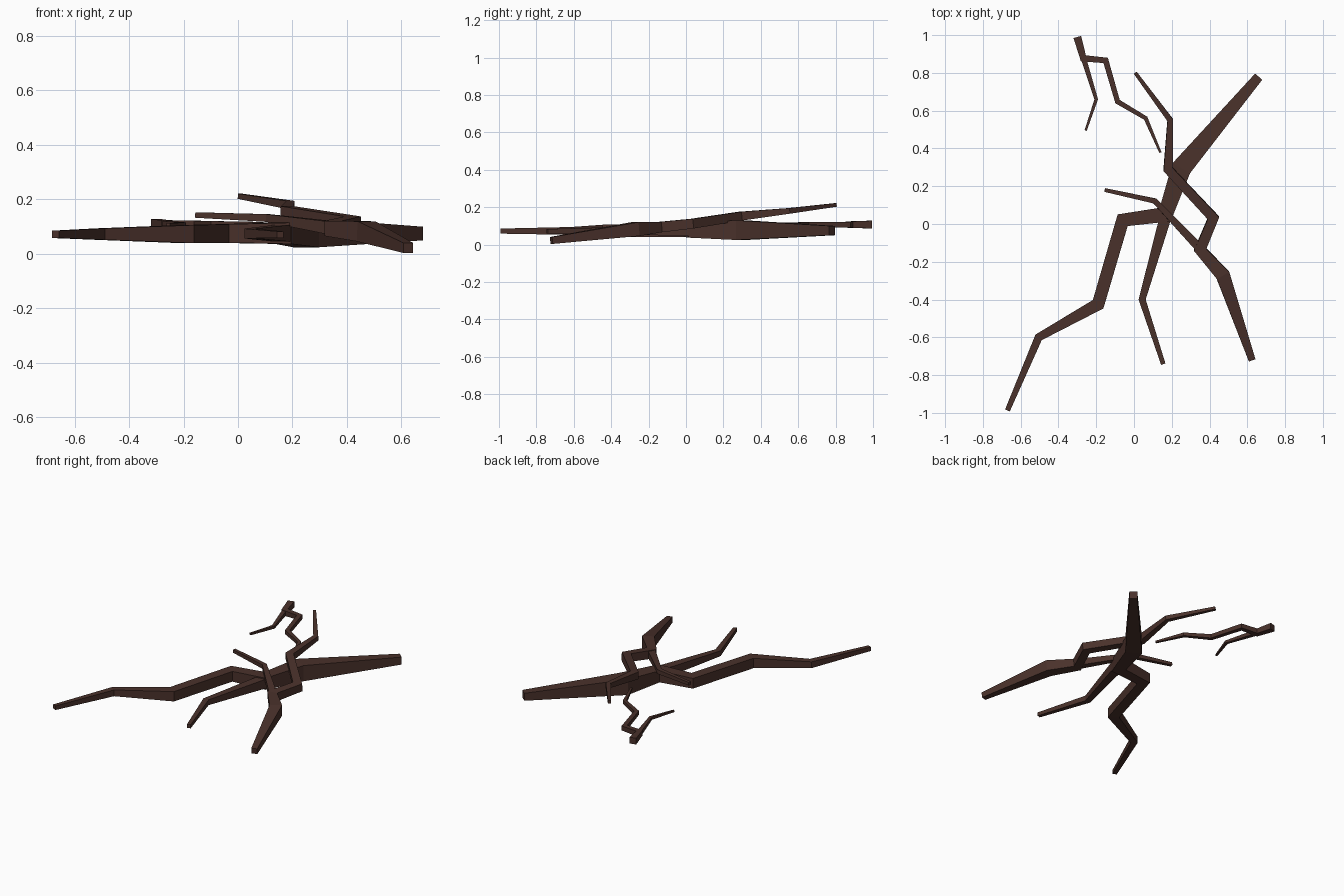
import bpy, bmesh
from mathutils import Vector

# Dark bark
bark = bpy.data.materials.new("bark")
bark.diffuse_color = (0.068, 0.031, 0.024, 1)


def branch(name, points):
    """Square, mitred, tapering limb; each point is (x, y, z, thickness)."""
    pos = [Vector(p[:3]) for p in points]
    n = len(pos)
    dirs = [(pos[i + 1] - pos[i]).normalized() for i in range(n - 1)]
    bm = bmesh.new()
    rings = []
    for i, p in enumerate(pos):
        a, b = dirs[max(i - 1, 0)], dirs[min(i, n - 2)]
        t = (a + b).normalized()
        side = Vector((t.y, -t.x, 0)).normalized()
        up = side.cross(t)
        r = points[i][3] / 2
        side *= r / max(t.dot(a), 0.6)      # mitre widens the corner
        up *= r
        rings.append([bm.verts.new(p + s * side + u * up)
                      for s, u in ((-1, -1), (1, -1), (1, 1), (-1, 1))])
    for r0, r1 in zip(rings, rings[1:]):
        for k in range(4):
            j = (k + 1) % 4
            bm.faces.new((r0[k], r0[j], r1[j], r1[k]))
    bm.faces.new(rings[0])
    bm.faces.new(rings[-1])
    bmesh.ops.recalc_face_normals(bm, faces=bm.faces)
    me = bpy.data.meshes.new(name)
    bm.to_mesh(me)
    bm.free()
    me.materials.append(bark)
    ob = bpy.data.objects.new(name, me)
    bpy.context.collection.objects.link(ob)


# Thick branch with its long fork and thinner fork
branch("main_branch", [(0.66, 0.78, 0.075, 0.05), (0.25, 0.295, 0.077, 0.105),
                       (0.165, 0.05, 0.076, 0.078), (-0.06, 0.02, 0.075, 0.068),
                       (-0.19, -0.425, 0.073, 0.066), (-0.505, -0.6, 0.073, 0.042),
                       (-0.67, -0.987, 0.072, 0.027)])
branch("main_fork", [(0.18, 0.09, 0.076, 0.065), (0.165, 0.03, 0.076, 0.062),
                     (0.043, -0.4, 0.075, 0.036), (0.155, -0.742, 0.071, 0.024)])

# Second branch resting across the first
branch("crossing_branch", [(0.625, -0.72, 0.022, 0.037), (0.47, -0.27, 0.083, 0.074),
                           (0.35, -0.135, 0.094, 0.056), (0.42, 0.033, 0.112, 0.052),
                           (0.18, 0.29, 0.152, 0.047), (0.192, 0.55, 0.18, 0.03),
                           (0.007, 0.8, 0.212, 0.019)])
branch("crossing_fork", [(0.39, -0.18, 0.092, 0.055), (0.345, -0.125, 0.096, 0.047),
                         (0.11, 0.122, 0.132, 0.028), (-0.155, 0.18, 0.143, 0.02)])

# Small loose twig
branch("loose_twig", [(-0.3, 0.99, 0.107, 0.042), (-0.268, 0.877, 0.107, 0.034),
                      (-0.15, 0.866, 0.107, 0.03), (-0.087, 0.648, 0.107, 0.027),
                      (0.062, 0.56, 0.107, 0.022), (0.14, 0.378, 0.107, 0.012)])
branch("loose_twig_fork", [(-0.28, 0.92, 0.107, 0.032), (-0.265, 0.87, 0.107, 0.028),
                           (-0.2, 0.66, 0.107, 0.018), (-0.256, 0.495, 0.107, 0.012)])
